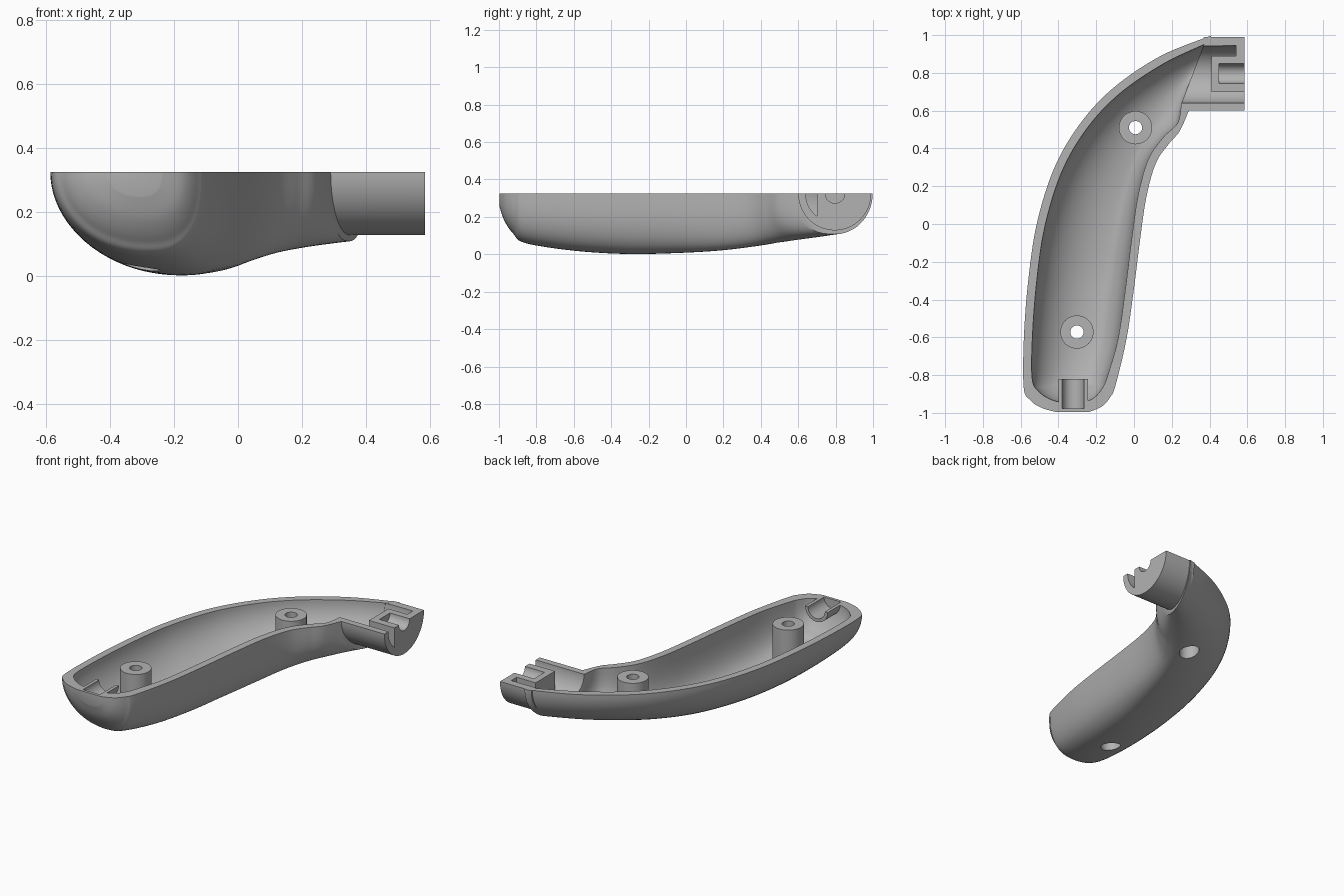
import bpy, bmesh, math
from mathutils import Vector, Matrix

if "Cube" in bpy.data.objects:
    bpy.data.objects.remove(bpy.data.objects["Cube"])

TOP, WALL, ARC = 0.325, 0.045, 40

grey = bpy.data.materials.new("plain grey")
grey.use_nodes = True
grey.diffuse_color = (0.45, 0.45, 0.45, 1)
grey.node_tree.nodes["Principled BSDF"].inputs["Base Color"].default_value = grey.diffuse_color


def add_object(name, bm):
    bmesh.ops.recalc_face_normals(bm, faces=bm.faces)
    mesh = bpy.data.meshes.new(name)
    bm.to_mesh(mesh)
    bm.free()
    mesh.materials.append(grey)
    ob = bpy.data.objects.new(name, mesh)
    bpy.context.collection.objects.link(ob)
    return ob


def spline(points, steps):
    """Smooth curve through the points."""
    pts = [points[0]] + points + [points[-1]]
    out = []
    for a, b, c, d in zip(pts, pts[1:], pts[2:], pts[3:]):
        for k in range(steps):
            t = k / steps
            out.append(b + (c - a) * (t / 2) + (2 * a - 5 * b + 4 * c - d) * (t * t / 2)
                       + (3 * b - a - 3 * c + d) * (t ** 3 / 2))
    return out + [points[-1]]


def loft(name, stations, steps=7, fullness=2.0, lift=0.0):
    """Half-oval sections: left rim point, right rim point, floor height, keel position.
    Fullness squares off the side right of the keel."""
    left = spline([Vector((*s[0], s[2])) for s in stations], steps)
    right = spline([Vector((*s[1], s[3])) for s in stations], steps)
    bm, rings = bmesh.new(), []
    for l, r in zip(left, right):
        floor, keel = l.z, r.z
        l, r = Vector((l.x, l.y, TOP)), Vector((r.x, r.y, TOP))
        ring = []
        for k in range(ARC + 1):
            c, s = math.cos(math.pi * k / ARC), math.sin(math.pi * k / ARC)
            if c > 0:
                u = keel * (1 - c)
            else:
                u = keel + (1 - keel) * abs(c) ** (2 / fullness)
                s = max(s, 0) ** (2 / fullness)
            p = l.lerp(r, u)
            p.z -= (TOP - floor) * s
            ring.append(p)
        if lift:
            ring += [r + Vector((0, 0, lift)), l + Vector((0, 0, lift))]
        rings.append([bm.verts.new(p) for p in ring])
    n = len(rings[0])
    for a, b in zip(rings, rings[1:]):
        for k in range(n):
            bm.faces.new((a[k], a[(k + 1) % n], b[(k + 1) % n], b[k]))
    bm.faces.new(rings[0])
    bm.faces.new(rings[-1])
    return add_object(name, bm)


def cylinder(name, radius, start, end):
    start, end = Vector(start), Vector(end)
    axis = end - start
    place = Matrix.Translation((start + end) / 2) @ axis.to_track_quat('Z', 'Y').to_matrix().to_4x4()
    bm = bmesh.new()
    bmesh.ops.create_cone(bm, cap_ends=True, segments=48, radius1=radius, radius2=radius,
                          depth=axis.length, matrix=place)
    return add_object(name, bm)


def box(name, low, high):
    low, high = Vector(low), Vector(high)
    bm = bmesh.new()
    bmesh.ops.create_cube(bm, size=1, matrix=Matrix.Translation((low + high) / 2)
                          @ Matrix.Diagonal((*(high - low), 1)))
    return add_object(name, bm)


def combine(target, tool, operation='DIFFERENCE'):
    mod = target.modifiers.new("combine", 'BOOLEAN')
    mod.operation, mod.object, mod.solver = operation, tool, 'EXACT'
    bpy.context.view_layer.objects.active = target
    bpy.ops.object.modifier_apply(modifier=mod.name)
    bpy.data.objects.remove(tool)


# Stations from the rounded end to the neck: left, right, floor height, keel position
body = [
    ((-.41, -.996), (-.24, -.996), .25, .58),
    ((-.49, -.973), (-.17, -.966), .175, .6),
    ((-.55, -.932), (-.125, -.915), .108, .62),
    ((-.584, -.865), (-.098, -.855), .06, .63),
    ((-.583, -.6), (-.04, -.61), .02, .64),
    ((-.56, -.3), (0, -.34), .002, .66),
    ((-.515, 0), (.03, -.1), .006, .7),
    ((-.425, .29), (.065, .14), .02, .75),
    ((-.29, .525), (.115, .32), .044, .75),
    ((-.11, .72), (.185, .425), .068, .68),
    ((.14, .889), (.242, .492), .088, .58),
    ((.41, .998), (.29, .60), .108, .5),
]


def inset(station):
    l, r, floor, keel = Vector(station[0]), Vector(station[1]), station[2], station[3]
    step = (r - l).normalized() * WALL
    tip = Vector((0, WALL if l.y < -.8 else 0))
    return (l + step + tip, r - step + tip, floor + WALL, keel)


# Handle shell with the round connector at the neck
shell = loft("handle_shell", body, fullness=2.7)
connector = loft("connector", [((.37, .99), (.28, .60), .128, .5),
                               ((.585, .99), (.585, .60), .128, .5)], steps=1)
combine(shell, connector, 'UNION')

# Hollow, leaving screw posts and the end cradle standing
hollow = loft("hollow", [inset(s) for s in body[:-1]] + [((.37, .95), (.25, .635), .155, .5)],
              fullness=2.7, lift=.1)
posts = [(.008, .51), (-.302, -.572)]
for x, y in posts:
    combine(hollow, cylinder("post", .088, (x, y, -.1), (x, y, .6)))
combine(hollow, cylinder("cradle", .078, (-.322, -1.1, TOP), (-.322, -.82, TOP)))
combine(shell, hollow)

# Connector bore, leaving the centre block and the end wall
bore = loft("bore", [((.352, .943), (.235, .64), .172, .5), ((.7, .945), (.7, .64), .172, .5)],
            steps=1, lift=.1)
combine(bore, box("centre_block", (.41, .70, 0), (.8, .89, .6)))
combine(bore, box("end_wall", (.54, .85, 0), (.8, 1.1, .6)))
combine(shell, bore)

# Grooves and screw holes
combine(shell, cylinder("connector_groove", .052, (.45, .797, TOP), (.7, .797, TOP)))
combine(shell, cylinder("cradle_groove", .058, (-.322, -.978, TOP), (-.322, -.78, TOP)))
for x, y in posts:
    combine(shell, cylinder("screw_hole", .035, (x, y, -.1), (x, y, .6)))
    combine(shell, cylinder("head_recess", .058, (x, y, -.1), (x, y, .19)))

bpy.ops.object.select_all(action='DESELECT')
shell.select_set(True)
bpy.context.view_layer.objects.active = shell
bpy.ops.object.shade_smooth_by_angle(angle=math.radians(30))
